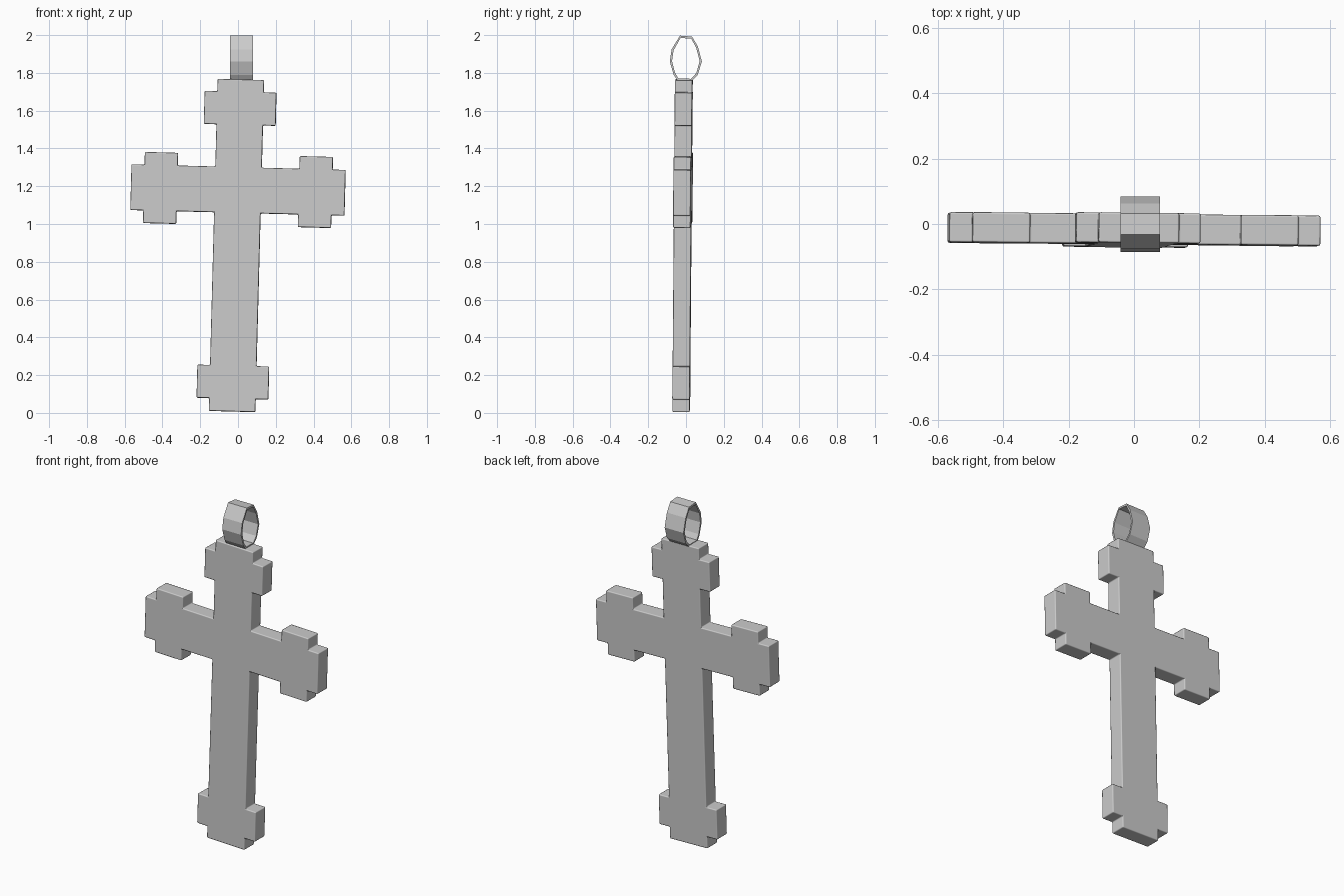
import bpy, bmesh
from mathutils import Vector

if "Cube" in bpy.data.objects:
    bpy.data.objects.remove(bpy.data.objects["Cube"])


def make_object(name, bm):
    bmesh.ops.recalc_face_normals(bm, faces=bm.faces)
    mesh = bpy.data.meshes.new(name)
    bm.to_mesh(mesh)
    bm.free()
    obj = bpy.data.objects.new(name, mesh)
    bpy.context.collection.objects.link(obj)
    return obj


def prism(name, outline, y0, y1):
    """Extrude a closed x/z outline along y."""
    bm = bmesh.new()
    face = bm.faces.new([bm.verts.new((x, y0, z)) for x, z in outline])
    new = bmesh.ops.extrude_face_region(bm, geom=[face])["geom"]
    moved = [v for v in new if isinstance(v, bmesh.types.BMVert)]
    bmesh.ops.translate(bm, verts=moved, vec=(0, y1 - y0, 0))
    return make_object(name, bm)


# Cross body: right half of the stepped outline, mirrored about the shaft
W, A = 0.123, 0.121
right = [
    (W, 0.585), (W, 0.52), (0.19, 0.52), (0.19, 0.345), (W, 0.345),
    (W, A), (0.322, A), (0.322, 0.188), (0.498, 0.188), (0.498, A), (0.567, A),
    (0.567, -A), (0.498, -A), (0.498, -0.188), (0.322, -0.188), (0.322, -A), (W, -A),
    (W, -0.93), (0.19, -0.93), (0.19, -1.105), (W, -1.105), (W, -1.173),
]
outline = right + [(-x, z) for x, z in reversed(right)]
cross = prism("cross_body", outline, -0.046, 0.046)
cross.location = (0, -0.016, 1.18)
cross.rotation_euler = (-0.0085, 0.0265, -0.010)   # hangs slightly askew

# Softened edges
bevel = cross.modifiers.new("soft_edges", 'BEVEL')
bevel.width = 0.006
bevel.segments = 2
bevel.limit_method = 'ANGLE'
bevel.harden_normals = True
for p in cross.data.polygons:
    p.use_smooth = True

# Hanging loop: faceted oval band, profile in y/z
ring = [
    (-0.032, 1.997), (0.032, 1.992), (0.063, 1.94), (0.084, 1.86), (0.062, 1.79),
    (0.03, 1.757), (-0.045, 1.760), (-0.065, 1.79), (-0.086, 1.86), (-0.076, 1.925),
]
centre = Vector((0, 1.877))
bm = bmesh.new()
loops = []
for p in ring:
    outer = Vector(p)
    inner = outer - (outer - centre).normalized() * 0.012
    loops.append([bm.verts.new((x, q.x, q.y))
                  for q, x in ((outer, -0.042), (outer, 0.08), (inner, 0.08), (inner, -0.042))])
for i, a in enumerate(loops):
    b = loops[(i + 1) % len(loops)]
    for k in range(4):
        m = (k + 1) % 4
        bm.faces.new((a[k], a[m], b[m], b[k]))
make_object("hanging_loop", bm)
